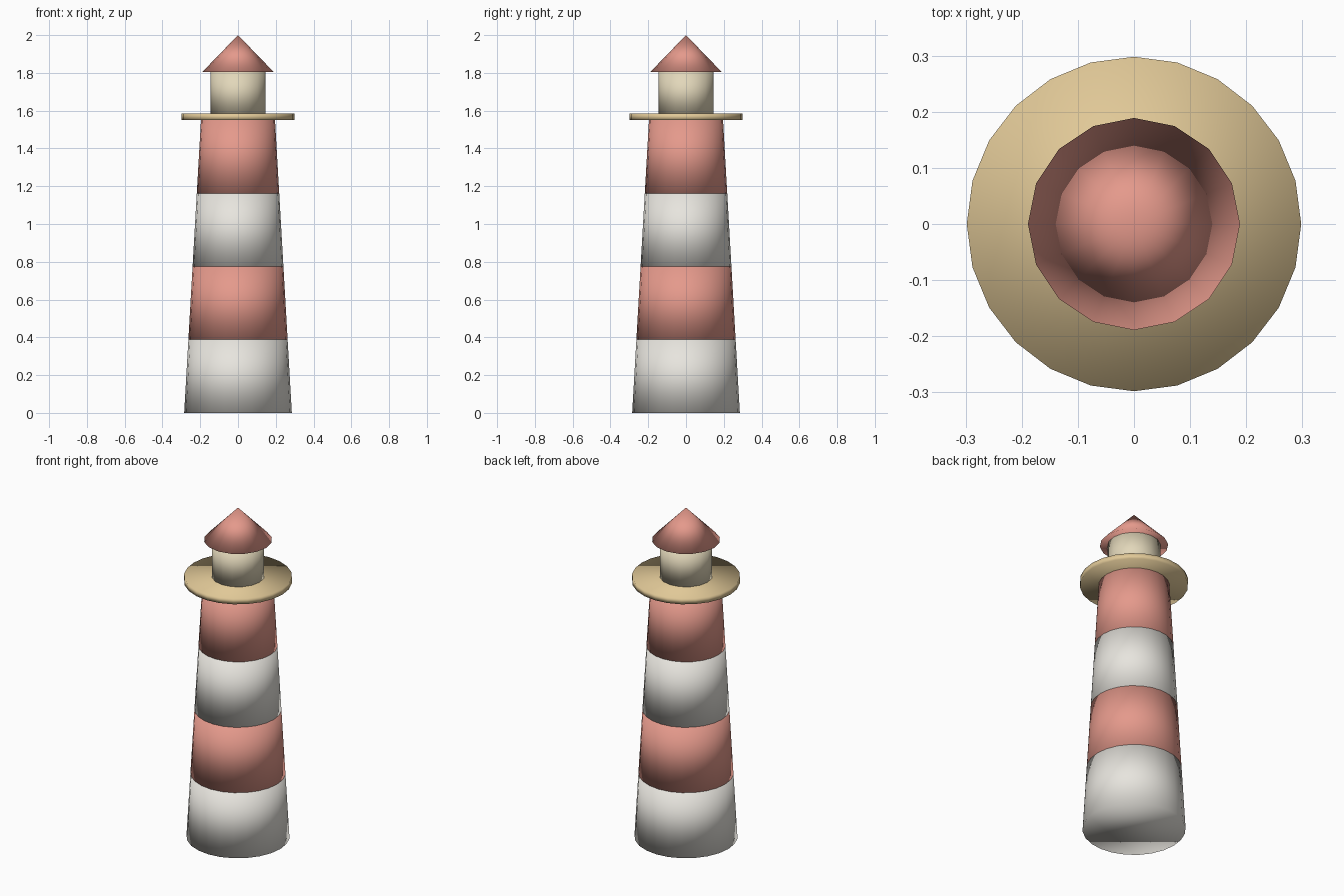
import bpy

if "Cube" in bpy.data.objects:
    bpy.data.objects.remove(bpy.data.objects["Cube"])


def material(name, rgb):
    m = bpy.data.materials.new(name)
    m.diffuse_color = (*rgb, 1.0)
    m.use_nodes = True
    m.node_tree.nodes["Principled BSDF"].inputs["Base Color"].default_value = m.diffuse_color
    return m


red = material("soft red", (0.78, 0.32, 0.26))
white = material("warm white", (0.80, 0.78, 0.73))
cream = material("lantern cream", (0.76, 0.68, 0.49))
tan = material("gallery tan", (0.75, 0.58, 0.31))


def section(name, sides, r_bottom, r_top, z0, z1, mat):
    """Closed, smooth-shaded round section with a corner on the x axis."""
    bpy.ops.mesh.primitive_cone_add(
        vertices=sides, radius1=r_bottom, radius2=r_top, depth=z1 - z0,
        end_fill_type='NGON', location=(0, 0, (z0 + z1) / 2))
    ob = bpy.context.object
    ob.name = name
    ob.data.materials.append(mat)
    bpy.ops.object.shade_smooth()  # caps blend into the sides as well
    return ob


# Tapered tower: four equal striped bands
BANDS, TOWER_TOP, R_BASE, R_TOP = 4, 1.55, 0.285, 0.196
step_z = TOWER_TOP / BANDS
step_r = (R_BASE - R_TOP) / BANDS
for i in range(BANDS):
    section(f"tower_band_{i + 1}", 24,
            R_BASE - i * step_r, R_BASE - (i + 1) * step_r,
            i * step_z, (i + 1) * step_z, red if i % 2 else white)

# Gallery platform, lantern room and pointed roof
section("gallery", 24, 0.298, 0.298, 1.55, 1.585, tan)
section("lantern_room", 16, 0.146, 0.146, 1.585, 1.805, cream)
section("roof", 16, 0.189, 0.0, 1.805, 2.0, red)
